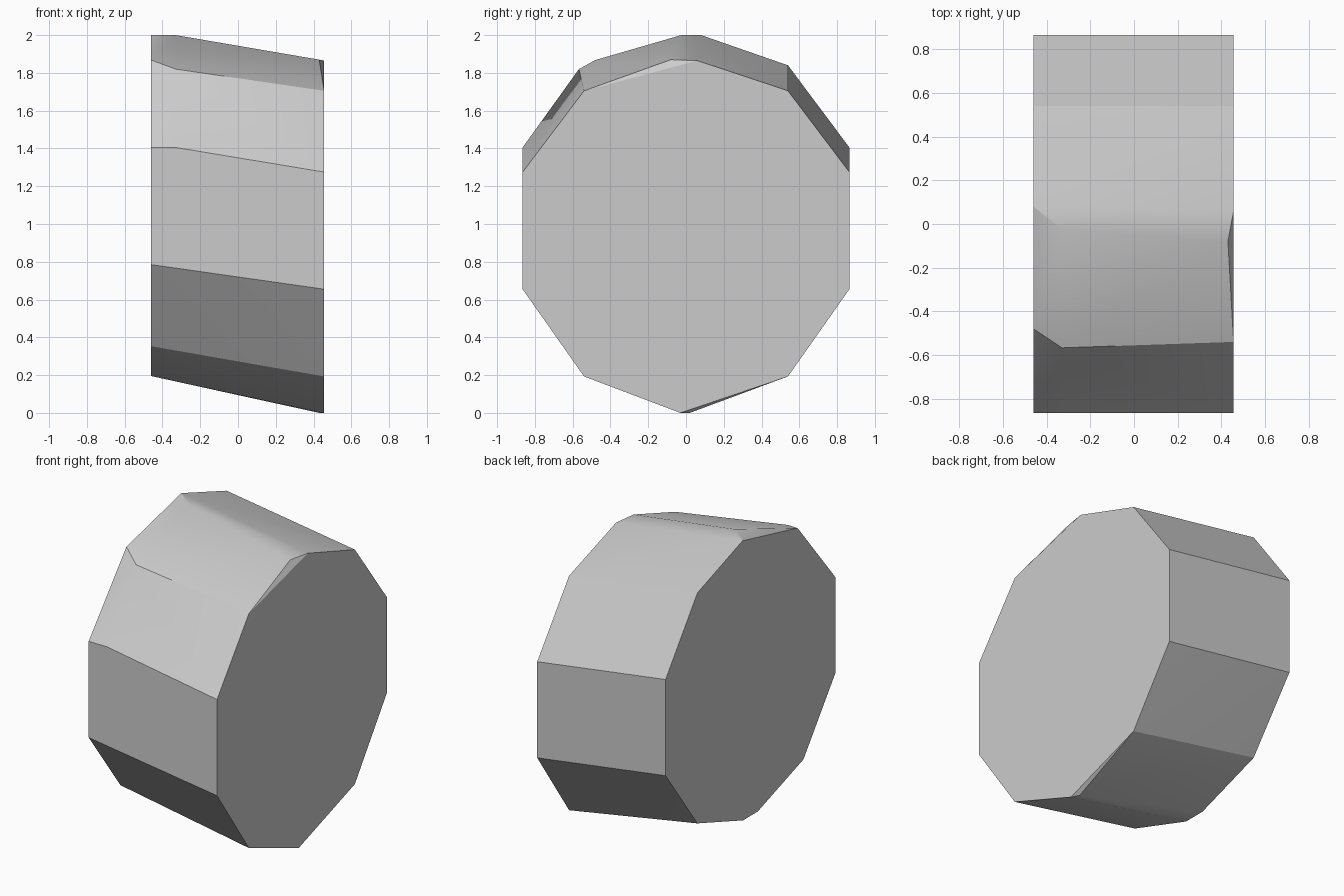
import bpy
import bmesh
import math

cube = bpy.data.objects.get("Cube")
if cube:
    bpy.data.objects.remove(cube, do_unlink=True)


def make_material(name, value):
    mat = bpy.data.materials.new(name)
    mat.use_nodes = True
    colour = (value, value, value, 1)
    mat.diffuse_color = colour
    mat.node_tree.nodes["Principled BSDF"].inputs["Base Color"].default_value = colour
    return mat


def mirrored(x, profile):
    """Side corners of one end face, on both sides of the centre plane."""
    return [(x, side * y, z) for y, z in profile for side in (1, -1)]


left, right = 0.456, -0.46

# Lower end face: ten corners with slightly skewed top and bottom
corners = mirrored(left, [(0.54, 1.705), (0.865, 1.275), (0.865, 0.655), (0.54, 0.193)])
corners += [(left, 0.06, 1.865), (left, -0.03, 0)]

# Raised end face, with its upper front corner cut back
corners += mirrored(right, [(0.865, 1.405), (0.865, 0.785), (0.54, 0.353), (0.075, 0.195)])
corners += [(right, 0.54, 1.84), (right, 0.08, 2), (right, -0.48, 1.868)]

# Chipped corners between the end faces and the rim
corners += [(-0.33, -0.025, 2), (-0.33, -0.567, 1.82), (-0.33, -0.865, 1.405)]
corners += [(0.43, -0.08, 1.87), (0.43, 0.02, 0)]

# Wrap the corners into one faceted solid
bm = bmesh.new()
for corner in corners:
    bm.verts.new(corner)
bmesh.ops.convex_hull(bm, input=bm.verts[:])
bmesh.ops.dissolve_limit(bm, angle_limit=math.radians(0.5),
                         verts=bm.verts[:], edges=bm.edges[:])
bmesh.ops.recalc_face_normals(bm, faces=bm.faces[:])

mesh = bpy.data.meshes.new("faceted_drum")
bm.to_mesh(mesh)
bm.free()
drum = bpy.data.objects.new("faceted_drum", mesh)
bpy.context.collection.objects.link(drum)
mesh.materials.append(make_material("plain_grey", 0.6))

# Soften only the shallow edges of the rim
bpy.ops.object.select_all(action="DESELECT")
drum.select_set(True)
bpy.context.view_layer.objects.active = drum
bpy.ops.object.shade_smooth_by_angle(angle=math.radians(30))
